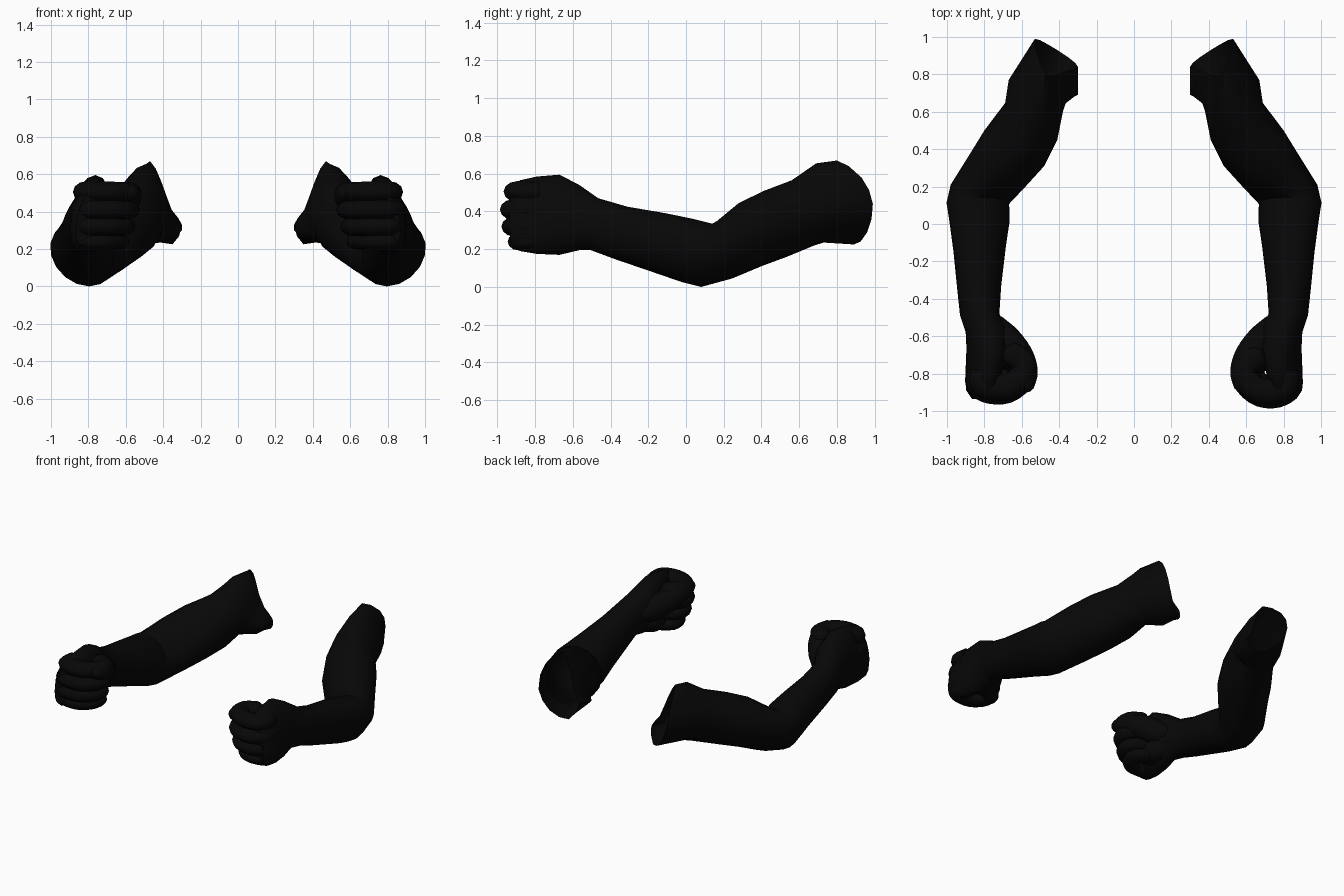
import bpy, bmesh, math
from mathutils import Vector

if "Cube" in bpy.data.objects:
    bpy.data.objects.remove(bpy.data.objects["Cube"])

skin = bpy.data.materials.new("near_black")
skin.diffuse_color = (0.0022, 0.0022, 0.0022, 1)
skin.use_nodes = True
skin.node_tree.nodes["Principled BSDF"].inputs["Base Color"].default_value = skin.diffuse_color


def loft(name, rings, cap_start, cap_end):
    """Skin a list of vertex rings into one smooth tube."""
    bm = bmesh.new()
    loops = [[bm.verts.new(p) for p in ring] for ring in rings]
    n = len(loops[0])
    for a, b in zip(loops, loops[1:]):
        for i in range(n):
            j = (i + 1) % n
            bm.faces.new((a[i], a[j], b[j], b[i]))
    if cap_start:
        bm.faces.new(loops[0])
    if cap_end:
        bm.faces.new(loops[-1])
    bmesh.ops.recalc_face_normals(bm, faces=bm.faces)
    mesh = bpy.data.meshes.new(name)
    bm.to_mesh(mesh)
    bm.free()
    mesh.materials.append(skin)
    ob = bpy.data.objects.new(name, mesh)
    bpy.context.collection.objects.link(ob)
    bpy.ops.object.select_all(action='DESELECT')
    ob.select_set(True)
    bpy.context.view_layer.objects.active = ob
    bpy.ops.object.shade_smooth_by_angle(angle=math.radians(50))
    return ob


def ellipse(c, h, v, n):
    return [c + h * math.cos(2 * math.pi * i / n) + v * math.sin(2 * math.pi * i / n)
            for i in range(n)]


def spline(pts, steps=3, closed=False):
    """Catmull-Rom interpolation through points."""
    pts = [Vector(p) for p in pts]
    if closed:
        ext = [pts[-1]] + pts + pts[:2]
    else:
        ext = [2 * pts[0] - pts[1]] + pts + [2 * pts[-1] - pts[-2]]
    out = []
    for a, b, c, d in zip(ext, ext[1:], ext[2:], ext[3:]):
        for k in range(steps):
            t = k / steps
            out.append(0.5 * (2 * b + (c - a) * t + (2 * a - 5 * b + 4 * c - d) * t * t
                              + (3 * b - a - 3 * c + d) * t ** 3))
    return out if closed else out + [pts[-1]]


def mirrored(rings, side):
    return [[Vector((p.x * side, p.y, p.z)) for p in ring] for ring in rings]


def digit(name, pts, side, wide=1.0, n=12):
    """Tapered tube with a rounded tip."""
    path = spline(pts)
    rings = []
    last = len(path) - 1
    for i, p in enumerate(path):
        t = (path[min(i + 1, last)] - path[max(i - 1, 0)]).to_3d().normalized()
        h = t.cross(Vector((0, 0, 1))).normalized()
        v = h.cross(t)
        c, r = p.to_3d(), p.w
        rings.append(ellipse(c, h * r * wide, v * r, n))
        if i == last:
            for d, s in ((0.5, 0.85), (0.85, 0.5), (0.97, 0.2)):
                rings.append(ellipse(c + t * r * d, h * r * s * wide, v * r * s, n))
    loft(name, mirrored(rings, side), True, True)


# Open shoulder edge and the armpit section behind it
SHOULDER = [
    [(0.53, 0.99, 0.44), (0.525, 0.93, 0.58), (0.47, 0.80, 0.67), (0.41, 0.80, 0.56),
     (0.355, 0.82, 0.41), (0.30, 0.84, 0.33), (0.35, 0.89, 0.225), (0.46, 0.96, 0.29)],
    [(0.67, 0.77, 0.43), (0.59, 0.73, 0.58), (0.49, 0.69, 0.655), (0.41, 0.68, 0.54),
     (0.355, 0.68, 0.41), (0.30, 0.69, 0.30), (0.41, 0.73, 0.235), (0.58, 0.78, 0.285)],
]

# Arm sections: outer x, y / inner x, y / top z, bottom z / lean x, y
SECTIONS = [
    (0.69, 0.64, 0.38, 0.60, 0.565, 0.22, 0.0, -0.06),
    (0.80, 0.50, 0.41, 0.45, 0.51, 0.16, 0.02, -0.06),
    (0.88, 0.37, 0.48, 0.31, 0.445, 0.11, 0.03, -0.06),
    (0.98, 0.21, 0.58, 0.20, 0.35, 0.045, 0.03, -0.04),
    (1.00, 0.10, 0.67, 0.12, 0.335, 0.0, 0.04, 0.03),
    (0.985, 0.0, 0.665, 0.02, 0.36, 0.025, 0.03, 0.03),
    (0.965, -0.15, 0.685, -0.12, 0.39, 0.075, 0.02, 0.03),
    (0.945, -0.35, 0.71, -0.33, 0.425, 0.145, 0.01, 0.03),
    (0.93, -0.49, 0.72, -0.48, 0.47, 0.195, 0, 0.02),
    (0.90, -0.58, 0.68, -0.55, 0.54, 0.195, -0.01, 0),
    (0.895, -0.68, 0.68, -0.66, 0.595, 0.17, -0.025, 0),
    (0.895, -0.80, 0.71, -0.78, 0.585, 0.175, -0.035, 0),
    (0.89, -0.89, 0.73, -0.87, 0.565, 0.19, -0.035, 0),
    (0.86, -0.935, 0.75, -0.91, 0.52, 0.22, -0.03, 0),
]

# Fingers: height, backward shift, knuckle shift, inward-end shift, radius
FINGERS = [("index", 0.505, 0.02, -0.025, -0.005, 0.058),
           ("middle", 0.41, 0.0, -0.008, 0.0, 0.057),
           ("ring", 0.32, 0.005, 0.0, 0.02, 0.055),
           ("little", 0.24, 0.03, 0.0, 0.045, 0.049)]

for side, label, dy in ((1, "right", 0.0), (-1, "left", 0.02)):
    # Upper arm, forearm and palm, open at the shoulder
    rings = [spline(r, 2, True) for r in SHOULDER]
    for ox, oy, ix, iy, tz, bz, lx, ly in SECTIONS:
        c = Vector(((ox + ix) / 2, (oy + iy) / 2, (tz + bz) / 2))
        h = Vector(((ox - ix) / 2, (oy - iy) / 2, 0))
        v = Vector((lx, ly, (tz - bz) / 2))
        rings.append(ellipse(c, h, v, 16))
    loft(label + "_arm", mirrored(rings, side), False, True)

    # Curled fingers stacked in a fist
    for name, z, back, dk, dx, r in FINGERS:
        path = [(0.825, -0.79), (0.828, -0.87), (0.77, -0.912), (0.68, -0.91),
                (0.605, -0.855), (0.595, -0.785), (0.655, -0.735)]
        pts = []
        for i, (x, y) in enumerate(path):
            f = min(1, i / 4)
            pts.append((x + dx * f + dk * (1 - f), y + (back + dy) * min(1, i / 2),
                        z, r * (1 - 0.02 * i)))
        digit(f"{label}_{name}_finger", pts, side, 1.28)

    # Thumb with its fleshy base
    digit(label + "_thumb", [(0.76, -0.54, 0.36, 0.07), (0.69, -0.625, 0.40, 0.09),
                             (0.615, -0.71, 0.455, 0.08), (0.575, -0.79, 0.485, 0.062),
                             (0.575, -0.855, 0.50, 0.046)], side)

    # Heel of the palm
    digit(label + "_palm_heel", [(0.78, -0.56, 0.29, 0.07), (0.74, -0.65, 0.28, 0.085),
                                 (0.73, -0.71, 0.27, 0.075)], side)
